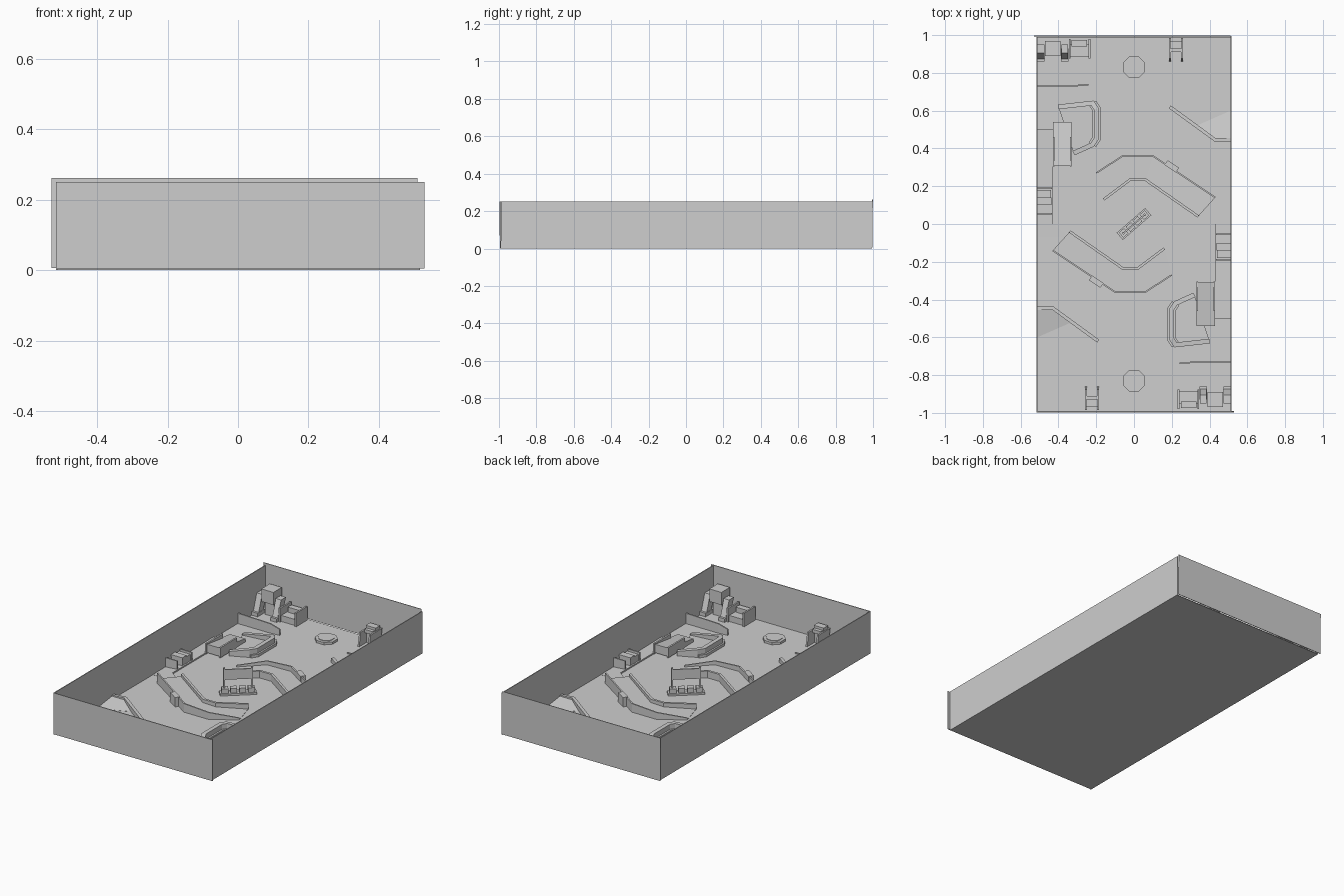
import bpy, bmesh, math
from mathutils import Matrix, Vector

old = bpy.data.objects.get("Cube")
if old:
    bpy.data.objects.remove(old, do_unlink=True)

grey = bpy.data.materials.new("plain_grey")
grey.use_nodes = True
grey.diffuse_color = (0.62, 0.62, 0.62, 1)
grey.node_tree.nodes["Principled BSDF"].inputs["Base Color"].default_value = grey.diffuse_color


def finish(name, bm, twin=True):
    """Make the object, plus a copy turned half round the centre."""
    bmesh.ops.recalc_face_normals(bm, faces=bm.faces)
    mesh = bpy.data.meshes.new(name)
    bm.to_mesh(mesh)
    bm.free()
    mesh.materials.append(grey)
    for i in range(2 if twin else 1):
        ob = bpy.data.objects.new(name + ("_twin" if i else ""), mesh)
        ob.rotation_euler.z = math.pi * i
        bpy.context.collection.objects.link(ob)


def box(name, x0, x1, y0, y1, z0, z1, twin=True, spin=0, lean=0):
    """Box by its limits; spin turns it round the origin, lean shifts its top in y."""
    bm = bmesh.new()
    bmesh.ops.create_cube(bm, size=1)
    for v in bm.verts:
        top = v.co.z > 0
        v.co = ((x0 + x1) / 2 + v.co.x * (x1 - x0),
                (y0 + y1) / 2 + v.co.y * (y1 - y0) + lean * top, z1 if top else z0)
    bm.transform(Matrix.Rotation(spin, 4, 'Z'))
    finish(name, bm, twin)


def prism(name, pts, z0, tops):
    """Upright solid over an outline, with one top height or one per corner."""
    if not isinstance(tops, (list, tuple)):
        tops = [tops] * len(pts)
    bm = bmesh.new()
    low = [bm.verts.new((x, y, z0)) for x, y in pts]
    high = [bm.verts.new((p[0], p[1], z)) for p, z in zip(pts, tops)]
    bm.faces.new(low)
    bm.faces.new(high)
    for i in range(len(pts)):
        j = (i + 1) % len(pts)
        bm.faces.new((low[i], low[j], high[j], high[i]))
    finish(name, bm)


def ribbon(name, left, right, tops, z0=0.0):
    """Solid strip between two polylines."""
    bm = bmesh.new()
    rings = [[bm.verts.new(c) for c in ((*a, z0), (*b, z0), (*b, z), (*a, z))]
             for a, b, z in zip(left, right, tops)]
    for r, s in zip(rings, rings[1:]):
        for i in range(4):
            j = (i + 1) % 4
            bm.faces.new((r[i], r[j], s[j], s[i]))
    bm.faces.new(rings[0])
    bm.faces.new(rings[-1])
    finish(name, bm)


def wall(name, path, thick, tops):
    """Wall of even thickness along a polyline."""
    pts = [Vector(p) for p in path]
    sides = ([], [])
    for i, p in enumerate(pts):
        dirs = [(pts[k + 1] - pts[k]).normalized()
                for k in (i - 1, i) if 0 <= k < len(pts) - 1]
        d = sum(dirs, Vector((0, 0))).normalized()
        n = Vector((-d.y, d.x)) * thick / 2
        n /= max(0.5, d.dot(dirs[0]))
        sides[0].append(tuple(p + n))
        sides[1].append(tuple(p - n))
    ribbon(name, *sides, tops)


def disc(name, x, y, r, z, sides=8):
    turn = math.pi / sides
    prism(name, [(x + r * math.cos(turn + math.tau * i / sides),
                  y + r * math.sin(turn + math.tau * i / sides)) for i in range(sides)], 0, z)


# Tray: floor, long sides and end walls
box("floor", -0.515, 0.515, -0.99, 0.99, 0, 0.004, twin=False)
box("side_wall", -0.517, -0.512, -0.995, 0.99, 0, 0.25)
box("front_wall", -0.515, 0.53, -0.995, -0.99, 0.004, 0.25, twin=False, lean=-0.003)
box("back_wall", -0.53, 0.51, 0.992, 0.996, 0.006, 0.261, twin=False, lean=0.003)

# Central frame with hanging panel and a row of base blocks
spin = math.radians(41)
for s in (-1, 1):
    box("sign_post", s * 0.075 - 0.005, s * 0.075 + 0.005, -0.006, 0.006, 0, 0.16, False, spin)
box("sign_panel", -0.075, 0.075, -0.004, 0.004, 0.09, 0.15, False, spin)
box("sign_base", -0.1, 0.1, -0.025, 0.025, 0, 0.015, False, spin)
for i in range(4):
    x = -0.072 + i * 0.048
    box("base_block", x - 0.018, x + 0.018, -0.018, 0.018, 0.015, 0.042, False, spin)

# Curved walkway with curbs
inner = [(-0.16, 0.13), (-0.02, 0.235), (0.06, 0.235), (0.34, 0.04)]
outer = [(-0.2, 0.27), (-0.06, 0.36), (0.1, 0.36), (0.43, 0.14)]
ribbon("walkway", inner, outer, [0.006, 0.022, 0.025, 0.03])
wall("inner_curb", inner, 0.014, [0.035, 0.045, 0.045, 0.045])
wall("outer_curb", outer, 0.008, [0.015, 0.045, 0.055, 0.065])
wall("curb_step", [(0.17, 0.325), (0.23, 0.285)], 0.03, [0.06, 0.06])

# Low ledge along the side and the gate box on it
prism("side_ledge", [(-0.512, 0.5), (-0.43, 0.5), (-0.43, 0), (-0.34, -0.07), (-0.512, -0.07)],
      0, [0.012, 0.012, 0.012, 0.005, 0.005])
box("gate_box", -0.512, -0.44, 0.105, 0.18, 0, 0.05)
box("gate_lid", -0.512, -0.437, 0.1, 0.14, 0.05, 0.06)
for y in (0.05, 0.185):
    box("gate_side", -0.512, -0.435, y, y + 0.008, 0, 0.06)

# Bent cover wall and the sloped hut behind it
cover = [(-0.4, 0.62), (-0.22, 0.64), (-0.2, 0.61), (-0.2, 0.45), (-0.22, 0.42), (-0.32, 0.375)]
wall("cover_wall", cover, 0.025, [0.02, 0.045, 0.05, 0.05, 0.05, 0.03])
wall("cover_foot", cover[1:5], 0.045, [0.02] * 4)
prism("cover_floor", cover, 0, 0.012)
prism("hut_roof", [(-0.43, 0.31), (-0.33, 0.31), (-0.33, 0.54), (-0.43, 0.54)],
      0.015, [0.065, 0.065, 0.035, 0.035])
for x in (-0.43, -0.34):
    box("hut_rail", x, x + 0.01, 0.305, 0.46, 0.01, 0.07)

# Barrier near the tower
wall("straight_barrier", [(-0.512, 0.733), (-0.3, 0.733), (-0.24, 0.738)], 0.008,
     [0.065, 0.06, 0.04])

# Corner tower: raised cabin on leaning legs, with a lower annex
box("tower_cabin", -0.47, -0.39, 0.89, 0.97, 0.085, 0.16)
box("tower_core", -0.46, -0.4, 0.91, 0.97, 0, 0.085)
for x in (-0.51, -0.385):
    box("tower_leg", x, x + 0.035, 0.865, 0.91, 0, 0.12, lean=0.04)
    box("leg_foot", x - 0.002, x + 0.037, 0.86, 0.93, 0, 0.025)
box("annex", -0.34, -0.24, 0.885, 0.95, 0, 0.04)
box("annex_back", -0.33, -0.25, 0.94, 0.975, 0, 0.07)
for x in (-0.345, -0.24):
    box("annex_side", x, x + 0.01, 0.875, 0.98, 0, 0.085)

# Round floor pad near the end wall
disc("floor_pad", 0, 0.83, 0.063, 0.018)
disc("pad_cap", 0, 0.83, 0.045, 0.021)

# Small booth
for x in (0.185, 0.25):
    box("booth_side", x, x + 0.01, 0.86, 0.97, 0, 0.085, lean=0.015)
box("booth_back", 0.19, 0.255, 0.93, 0.97, 0, 0.105)
box("booth_top", 0.195, 0.25, 0.91, 0.93, 0.07, 0.09)

# Eight-sided corner pad with low edging
disc("corner_pad", 0.414, 0.857, 0.101, 0.01)
box("pad_edge", 0.19, 0.51, 0.752, 0.762, 0, 0.01)
box("pad_step", 0.31, 0.51, 0.94, 0.95, 0, 0.01)

# Diagonal barrier that meets the side wall
wall("diagonal_barrier", [(0.19, 0.62), (0.43, 0.445), (0.512, 0.445)], 0.018,
     [0.03, 0.035, 0.03])
prism("barrier_ramp", [(0.43, 0.445), (0.512, 0.445), (0.512, 0.6), (0.33, 0.52)],
      0, [0.025, 0.025, 0.005, 0.005])
